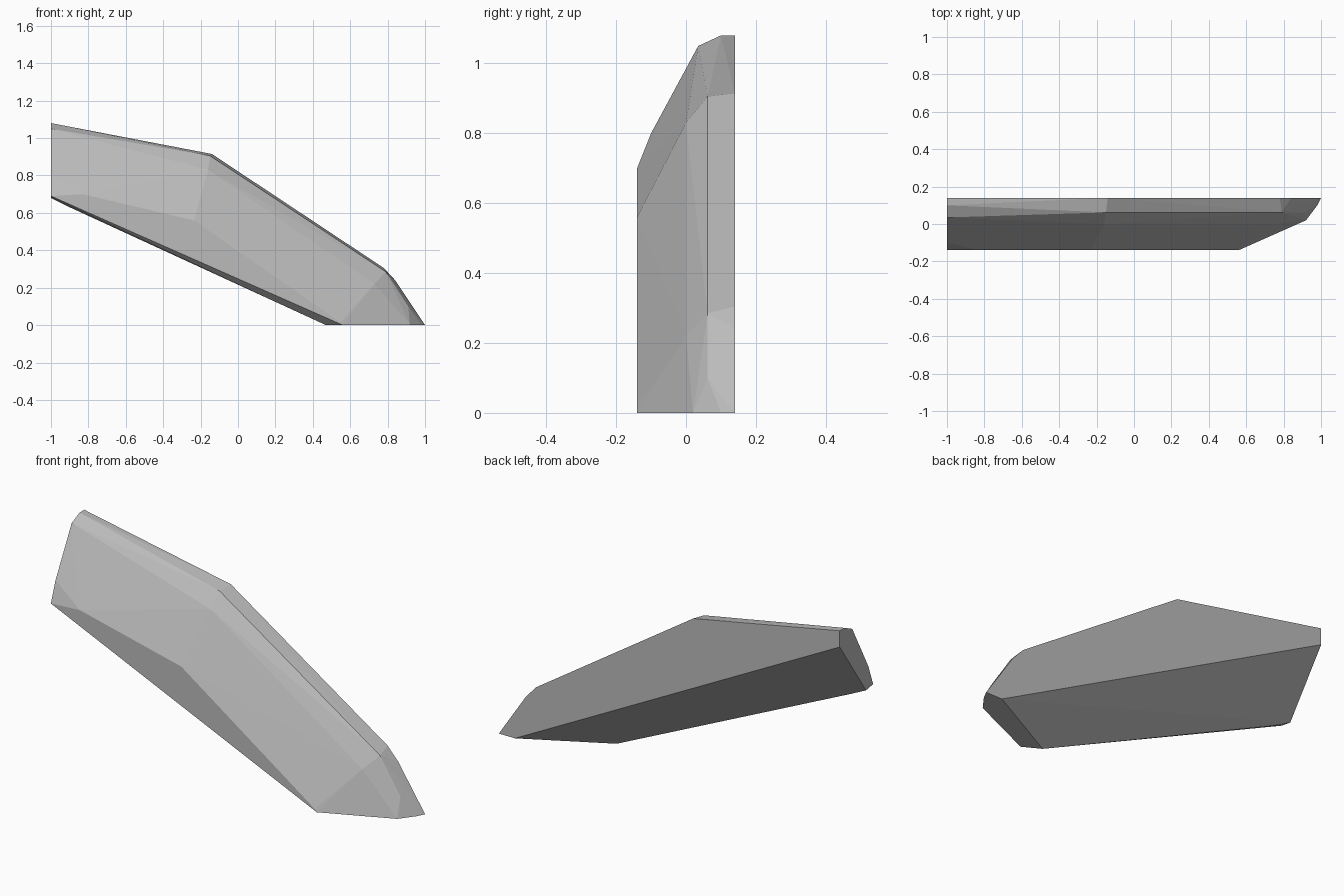
import bpy
import bmesh

# Remove the default object
default_object = bpy.data.objects.get("Cube")
if default_object:
    bpy.data.objects.remove(default_object, do_unlink=True)


def make_material(name, colour):
    material = bpy.data.materials.new(name)
    material.use_nodes = True
    material.diffuse_color = colour
    shader = material.node_tree.nodes["Principled BSDF"]
    shader.inputs["Base Color"].default_value = colour
    shader.inputs["Roughness"].default_value = 0.9
    return material


def contour(depth, outline):
    """Place an (x, z) outline at one depth."""
    return [(x, depth, z) for x, z in outline]


def end_section(x, outline):
    """Place a (y, z) outline at one position along the length."""
    return [(x, y, z) for y, z in outline]


def faceted_solid(name, points, material):
    """Wrap the contours in a tight faceted skin."""
    mesh = bpy.data.meshes.new(name)
    bm = bmesh.new()
    for point in points:
        bm.verts.new(point)
    hull = bmesh.ops.convex_hull(bm, input=bm.verts[:])
    unused = [v for v in hull["geom_interior"] if isinstance(v, bmesh.types.BMVert)]
    bmesh.ops.delete(bm, geom=unused, context="VERTS")
    bmesh.ops.recalc_face_normals(bm, faces=bm.faces[:])
    bm.to_mesh(mesh)
    bm.free()
    mesh.materials.append(material)
    solid = bpy.data.objects.new(name, mesh)
    bpy.context.collection.objects.link(solid)
    return solid


# Flat back wall
back = contour(.14, [(-1, 1.08), (-.14, .915), (.78, .305), (.84, .24),
                     (1, 0), (.906, 0), (-1, .994)])

# Chipped upper rim, and the shoulder in front of it
rim = contour(.062, [(-.15, .905), (.79, .285), (.91, .1)])
shoulder = contour(0, [(-.16, .83), (.73, .22)])

# Flat front, with the worn lower edge behind it
front = contour(-.14, [(-1, .69), (-.83, .7), (-.235, .56), (.547, .015), (.56, 0)])
lower_edge = contour(-.09, [(-.9, .63), (.47, 0)])

# Cut face at the high end
high_end = end_section(-1, [(.1, 1.08), (.035, 1.05), (-.1, .8), (-.08, .68)])

# Rounded toe on the ground
toe = [(.92, .02, 0), (.98, .1, 0)]

stone_grey = make_material("stone grey", (.5, .5, .5, 1))
faceted_solid("rock_slab", back + rim + shoulder + front + lower_edge + high_end + toe,
              stone_grey)
